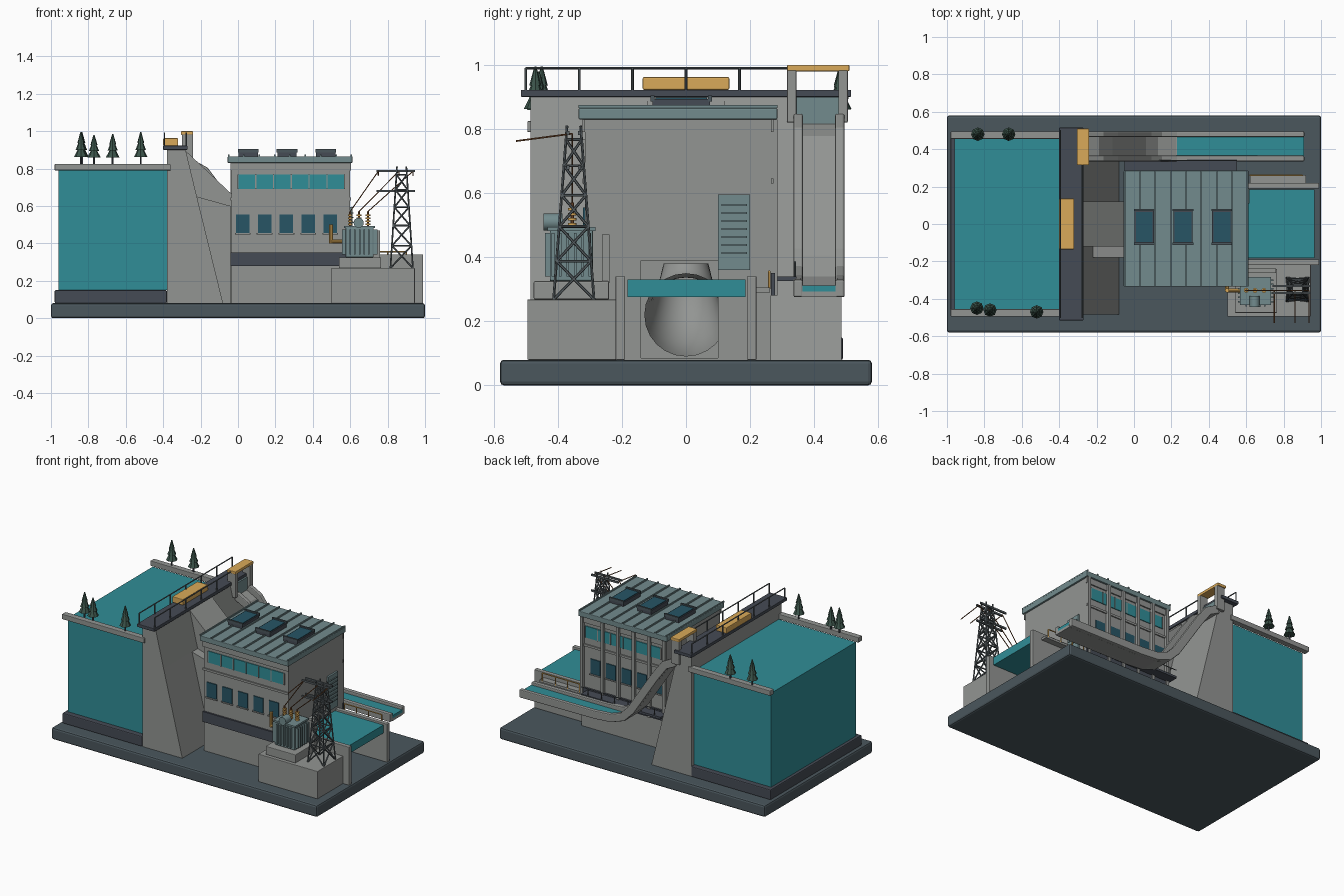
import bpy, bmesh, math
from mathutils import Vector, Matrix

if "Cube" in bpy.data.objects:
    bpy.data.objects.remove(bpy.data.objects["Cube"])

def mat(name, r, g, b):
    m = bpy.data.materials.new(name)
    m.diffuse_color = (r, g, b, 1)
    m.use_nodes = True
    m.node_tree.nodes["Principled BSDF"].inputs["Base Color"].default_value = m.diffuse_color
    return m

SLATE = mat("slate", .07, .095, .11)
DECK = mat("deck_grey", .06, .07, .09)
WATER = mat("water", .03, .27, .31)
ROOF = mat("roof_metal", .17, .26, .27)
GLASS = mat("dark_glass", .02, .09, .13)
ORANGE = mat("orange", .70, .40, .10)
GREEN = mat("tree_green", .045, .09, .07)
STEEL = mat("steel", .10, .12, .13)
COPPER = mat("copper", .20, .08, .03)
CONC = mat("concrete", .29, .30, .29)

def finish(name, bm, m, bevel=0, smooth=False):
    bmesh.ops.recalc_face_normals(bm, faces=bm.faces)
    me = bpy.data.meshes.new(name)
    bm.to_mesh(me)
    bm.free()
    o = bpy.data.objects.new(name, me)
    bpy.context.collection.objects.link(o)
    if m:
        me.materials.append(m)
    if bevel:
        b = o.modifiers.new("bevel", 'BEVEL')
        b.width, b.segments = bevel, 2
    if smooth:
        bpy.context.view_layer.objects.active = o
        o.select_set(True)
        bpy.ops.object.shade_smooth_by_angle(angle=math.radians(35))
        o.select_set(False)
    return o

def boxes(name, items, m=CONC, bevel=0):
    bm = bmesh.new()
    for x0, x1, y0, y1, z0, z1 in items:
        mx = Matrix.LocRotScale(((x0+x1)/2, (y0+y1)/2, (z0+z1)/2), None, (x1-x0, y1-y0, z1-z0))
        bmesh.ops.create_cube(bm, size=1, matrix=mx)
    return finish(name, bm, m, bevel)

def box(name, x0, x1, y0, y1, z0, z1, m=CONC, bevel=0):
    return boxes(name, [(x0, x1, y0, y1, z0, z1)], m, bevel)

def rods(name, pairs, r, m=STEEL, seg=6, r2=None):
    bm = bmesh.new()
    for a, b in pairs:
        a, b = Vector(a), Vector(b)
        d = b - a
        mx = Matrix.Translation((a+b)/2) @ d.to_track_quat('Z', 'Y').to_matrix().to_4x4()
        bmesh.ops.create_cone(bm, cap_ends=True, segments=seg, radius1=r,
                              radius2=r if r2 is None else r2, depth=d.length, matrix=mx)
    return finish(name, bm, m, smooth=seg > 8)

def prism(name, pts, y0, y1, m=CONC, bevel=0):
    bm = bmesh.new()
    f = bm.faces.new([bm.verts.new((x, y0, z)) for x, z in pts])
    ext = bmesh.ops.extrude_face_region(bm, geom=[f])['geom']
    bmesh.ops.translate(bm, vec=(0, y1-y0, 0), verts=[v for v in ext if isinstance(v, bmesh.types.BMVert)])
    return finish(name, bm, m, bevel)

def ribbon(path, lo, hi):
    # closed profile between two offsets of a path
    out = [[], []]
    for i, p in enumerate(path):
        t = Vector(path[min(i+1, len(path)-1)]) - Vector(path[max(i-1, 0)])
        n = Vector((-t.y, t.x)).normalized()
        for k, o in enumerate((lo, hi)):
            out[k].append(tuple(Vector(p) + n*o))
    return out[0] + out[1][::-1]

# base and reservoir
box("base", -1, 1, -.58, .58, 0, .08, SLATE, .012)
box("reservoir_footing", -.98, -.38, -.49, .49, .08, .15, DECK, .006)
box("reservoir_water", -.96, -.38, -.455, .455, .15, .79, WATER)
boxes("reservoir_rims", [(-.98, -.36, s*.475-.02, s*.475+.02, .79, .825) for s in (-1, 1)], CONC, .004)

# trees on the rims
for i, (x, y, h) in enumerate([(-.835, .48, .17), (-.67, .48, .16), (-.84, -.45, .17), (-.77, -.46, .155), (-.52, -.47, .17)]):
    z = .825
    rods(f"tree_trunk_{i}", [((x, y, z), (x, y, z+h*.35))], .006, DECK)
    for k, (a, b, r) in enumerate([(.22, .62, .036), (.44, .82, .028), (.65, 1, .019)]):
        rods(f"tree_tier_{i}_{k}", [((x, y, z+h*a), (x, y, z+h*b))], r, GREEN, 8, .003)

# dam, central spillway wedge and pier
prism("dam", [(-.38, .08), (-.08, .08), (-.22, .65), (-.28, .9), (-.38, .9)], -.485, .485)
prism("spillway", [(-.3, .08), (-.03, .08), (-.03, .66), (-.28, .895), (-.3, .895)], -.12, .12)
prism("spillway_pier", [(-.25, .08), (-.04, .08), (-.04, .6), (-.22, .65), (-.25, .65)], -.18, -.12)
box("crest_deck", -.4, -.27, -.515, .515, .9, .922, DECK, .003)
box("crest_hoist", -.4, -.32, -.135, .135, .922, .962, ORANGE, .004)
rail = []
for x in (-.393, -.277):
    rail += [((x, y, .92), (x, y, .99)) for y in (-.5, -.333, -.167, 0, .167, .333, .5)]
    rail += [((x, -.5, .99), (x, .5, .99))]
rods("crest_railing", rail, .004)

# gate gantry and flume
boxes("gate_columns", [(-.3, -.24, a, a+.03, .82, .985) for a in (.315, .475)], CONC, .004)
box("gate_beam", -.305, -.24, .315, .51, .98, 1, ORANGE, .004)
box("gate_leaf", -.28, -.26, .345, .475, .8, .9, ROOF)
path = [(-.27, .8), (-.2, .765), (-.13, .67), (.05, .395), (.12, .325), (.22, .29), (.35, .28), (.91, .275)]
for s, y in (("front", .335), ("back", .465)):
    prism(f"flume_wall_{s}", ribbon(path, 0, .055), y, y+.03, CONC, .006)
prism("flume_floor", ribbon(path, 0, .018), .36, .47)
box("flume_water", .23, .91, .363, .467, .29, .312, WATER)

# powerhouse shell with a tailrace opening
body = box("powerhouse", -.035, .6, -.315, .265, .08, .84)
cut = box("opening_cutter", .3, .7, -.14, .1, .085, .39)
cut.hide_render = True
cut.hide_viewport = True
bo = body.modifiers.new("opening", 'BOOLEAN')
bo.object, bo.operation = cut, 'DIFFERENCE'
cut.display_type = 'WIRE'

# curved draft tube made of rings
bm = bmesh.new()
rings = []
for i in range(8):
    a = i/7*math.pi/2
    c = Vector((.58-.16*math.cos(a), 0, .38-.16*math.sin(a)))
    u, r = Vector((math.cos(a), 0, math.sin(a))), .07+.06*i/7
    rings.append([bm.verts.new(c + u*r*math.cos(t*math.pi/12) + Vector((0, r*math.sin(t*math.pi/12), 0))) for t in range(24)])
for p, q in zip(rings, rings[1:]):
    for t in range(24):
        bm.faces.new((p[t], p[(t+1) % 24], q[(t+1) % 24], q[t]))
finish("draft_tube", bm, CONC, smooth=True)

# facades, front and back
for side, y, s in (("front", -.315, -1), ("back", .265, 1)):
    def face(name, items, d, m, bevel=0):
        boxes(f"{side}_{name}", [(a, b, min(y, y+s*d), max(y, y+s*d), c, e) for a, b, c, e in items], m, bevel)
    face("plinth", [(-.04, .605, .28, .35)], .012, DECK)
    face("sill_bands", [(-.04, .605, .63, .645), (-.04, .605, .79, .83)], .008, CONC)
    face("upper_glass", [(.0, .57, .69, .768)], .005, WATER)
    face("mullions", [(x-.003, x+.003, .69, .768) for x in (0, .095, .19, .285, .38, .475, .57)], .009, CONC)
    xs = [.025+.117*i for i in range(5)]
    face("windows", [(x-.036, x+.036, .455, .555) for x in xs], .006, GLASS)
    face("window_sills", [(x-.042, x+.042, .447, .455) for x in xs], .012, CONC)
boxes("back_pilasters", [(x-.01, x+.01, .265, .285, .28, .83) for x in (-.03, .083, .2, .317, .434, .59)])
box("back_walkway", -.05, .55, .26, .345, .325, .34, DECK)
rods("back_walkway_rail", [((-.05, .34, .385), (.55, .34, .385))] + [((x/10, .34, .33), (x/10, .34, .385)) for x in range(6)], .003)

# louvre on the end wall
box("louvre_panel", .6, .612, .1, .2, .36, .595, ROOF)
boxes("louvre_slats", [(.61, .617, .11, .19, .41+.025*i, .416+.025*i) for i in range(7)], ROOF)

# roof, seams, skylights
box("roof", -.055, .612, -.335, .285, .83, .865, ROOF, .004)
boxes("roof_seams", [(x-.004, x+.004, -.335, .285, .865, .874) for x in [-.05+.082*i for i in range(9)]], ROOF)
for i, x in enumerate((.055, .262, .47)):
    box(f"skylight_curb_{i}", x-.052, x+.052, -.105, .075, .86, .893, DECK)
    box(f"skylight_glass_{i}", x-.045, x+.045, -.095, .065, .89, .898, GLASS)
    boxes(f"skylight_frame_{i}", [(x-.055, x+.055, y-.006, y+.006, .885, .904) for y in (-.105, .075)], SLATE)

# tailrace
box("tailrace_water", .6, .965, -.183, .185, .275, .33, WATER)
boxes("tailrace_walls", [(.6, .99, -.22, -.19, .08, .34), (.6, .99, .19, .22, .08, .34)], CONC, .003)
box("tailrace_walkway", .62, .92, .22, .262, .29, .305)
rods("tailrace_rail", [((.62, .26, .355), (.9, .26, .355))] + [((x, .26, .3), (x, .26, .355)) for x in (.62, .71, .8, .9)], .004, ORANGE)

# transformer yard
box("yard_block", .5, .945, -.495, -.215, .08, .268, CONC, .003)
box("transformer_pad", .54, .765, -.475, -.24, .268, .325, CONC, .004)
box("fire_wall", .545, .76, -.262, -.238, .32, .47)
box("transformer_tank", .575, .725, -.425, -.29, .325, .485, ROOF, .005)
box("transformer_lid", .568, .732, -.432, -.283, .482, .494, ROOF)
boxes("transformer_fins", [(x, x+.022, y-.004, y+.004, .34, .475) for x in (.555, .723) for y in [-.415+.023*i for i in range(6)]]
      + [(x-.004, x+.004, -.44, -.42, .34, .475) for x in (.6, .625, .65, .675, .7)], ROOF)
rods("conservator", [((.645, -.445, .51), (.645, -.385, .51))], .027, ROOF, 16)
bx = (.6, .647, .695)
rods("bushing_cores", [((x, -.355, .49), (x, -.355, .57)) for x in bx], .006, COPPER, 10)
rods("bushing_discs", [((x, -.355, z), (x, -.355, z+.008)) for x in bx for z in (.498, .514, .530, .546)], .013, ORANGE, 12)
rods("bus_duct", [((.498, -.355, .41), (.58, -.355, .41)), ((.498, -.355, .4), (.498, -.355, .5)), ((.498, -.355, .41), (.498, -.3, .41))], .011, ORANGE, 10)

# lattice tower
def leg(i, t):
    sx, sy = [(-1, -1), (1, -1), (1, 1), (-1, 1)][i % 4]
    return Vector((.875+sx*(.06-.035*t), -.35+sy*(.063-.042*t), .268+.542*t))
bars = [(leg(i, 0), leg(i, 1)) for i in range(4)]
lv = [0, .22, .42, .6, .77, .92]
for a, b in zip(lv, lv[1:]):
    for i in range(4):
        bars += [(leg(i, a), leg(i+1, b)), (leg(i+1, a), leg(i, b)), (leg(i, b), leg(i+1, b))]
rods("tower_lattice", bars, .0045)
boxes("tower_arms", [(.74, .945, y-.005, y+.005, z-.006, z+.006) for z in (.68, .787) for y in (-.368, -.332)], STEEL)

# wires to and from the tower
wires = []
for x, tx in zip(bx, (.75, .86, .935)):
    wires += [((x, -.355, .57), (tx, -.355, .785)), ((tx, -.355, .785), (tx, -.53, .762))]
rods("wires", wires, .003, COPPER, 5)
